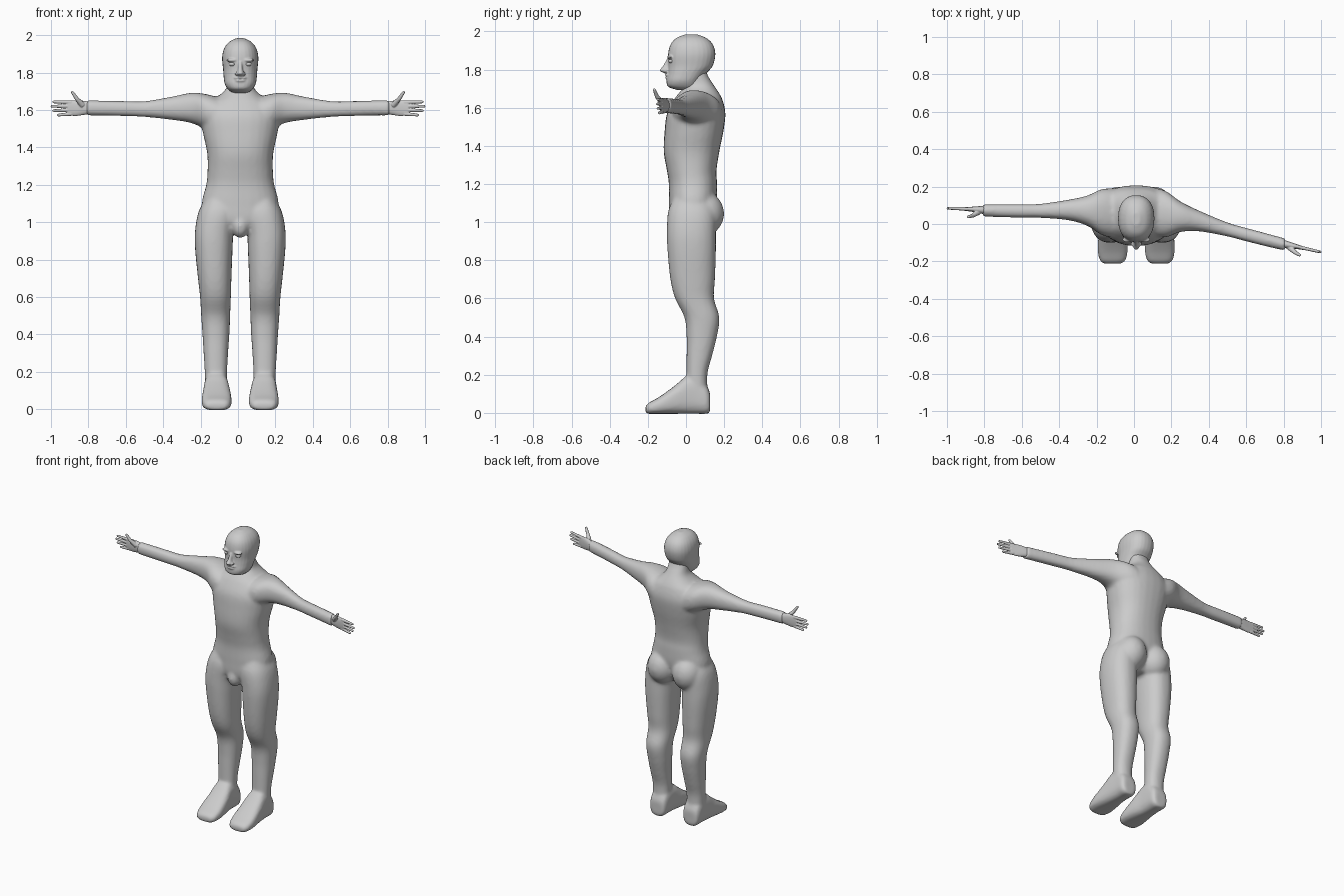
import bpy, bmesh, math
from mathutils import Vector, Matrix

if "Cube" in bpy.data.objects:
    bpy.data.objects.remove(bpy.data.objects["Cube"])

CX = 0.012  # body centre line


def spline(a, b, c, d, t):
    return 0.5 * (2*b + (c-a)*t + (2*a-5*b+4*c-d)*t*t + (3*b-a-3*c+d)*t**3)


def loft(bm, axis, rows, power=2.3, steps=5, sides=28, fix=lambda v: v):
    """Skin superellipse rings; row = position, then low/high bounds of the other two axes."""
    n, rings = len(rows), []
    samples = []
    for i in range(n - 1):
        four = [rows[max(i-1, 0)], rows[i], rows[i+1], rows[min(i+2, n-1)]]
        samples += [[spline(*c, k/steps) for c in zip(*four)] for k in range(steps)]
    samples.append(rows[-1])
    for p, u0, u1, v0, v1 in samples:
        ring = []
        for k in range(sides):
            a = 2*math.pi*k/sides
            c, s = math.cos(a), math.sin(a)
            u = (u0+u1)/2 + (u1-u0)/2*math.copysign(abs(c)**(2/power), c)
            v = (v0+v1)/2 + (v1-v0)/2*math.copysign(abs(s)**(2/power), s)
            co = [u, v]
            co.insert(axis, p)
            ring.append(bm.verts.new(fix(Vector(co))))
        rings.append(ring)
    for r, q in zip(rings, rings[1:]):
        for k in range(sides):
            j = (k+1) % sides
            bm.faces.new((r[k], r[j], q[j], q[k]))
    bm.faces.new(rings[0][::-1])
    bm.faces.new(rings[-1])


def ball(bm, pos, size):
    m = Matrix.Translation(pos) @ Matrix.Diagonal((*size, 1))
    bmesh.ops.create_uvsphere(bm, u_segments=24, v_segments=14, radius=1, matrix=m)


def rod(bm, p, q, r1, r2):
    p, q = Vector(p), Vector(q)
    d = q - p
    m = Matrix.Translation((p+q)/2) @ d.to_track_quat('Z', 'Y').to_matrix().to_4x4()
    bmesh.ops.create_cone(bm, cap_ends=True, segments=14, radius1=r1, radius2=r2,
                          depth=d.length, matrix=m)
    ball(bm, q, (r2, r2, r2))


def finish(bm, name, voxel=0, smooth=0):
    bmesh.ops.recalc_face_normals(bm, faces=bm.faces)
    for f in bm.faces:
        f.smooth = True
    me = bpy.data.meshes.new(name)
    bm.to_mesh(me)
    bm.free()
    ob = bpy.data.objects.new(name, me)
    bpy.context.collection.objects.link(ob)
    if voxel:
        rm = ob.modifiers.new("fuse", 'REMESH')
        rm.mode, rm.voxel_size, rm.use_smooth_shade = 'VOXEL', voxel, True
        sm = ob.modifiers.new("soften", 'SMOOTH')
        sm.factor, sm.iterations = 0.5, smooth
    return ob


def centred(rows):
    return [(z, CX-w, CX+w, y0, y1) for z, w, y0, y1 in rows]


def arm_pose(side):
    """Mirror the arm; the +x arm swings forward."""
    def fix(v):
        swing = -0.27*max(v.x-0.13, 0) if side > 0 else 0
        return Vector((side*v.x, v.y+swing, v.z))
    return fix


# Body: torso and neck
body = bmesh.new()
loft(body, 2, centred([
    (0.95, .12, -.04, .09), (1.00, .18, -.085, .13), (1.10, .205, -.09, .16),
    (1.20, .182, -.09, .163), (1.27, .175, -.10, .16), (1.37, .177, -.117, .175),
    (1.48, .20, -.112, .197), (1.57, .21, -.10, .207), (1.64, .17, -.065, .192),
    (1.68, .11, -.035, .172), (1.72, .073, -.005, .145), (1.78, .066, 0, .11),
    (1.84, .06, 0, .10)]))

# Legs, feet and buttocks
leg = [(.08, .07, .187, 0, .115), (.20, .07, .19, .002, .112), (.30, .065, .196, .003, .137),
       (.40, .058, .202, .003, .162), (.50, .054, .209, -.008, .175), (.60, .05, .215, -.057, .147),
       (.70, .047, .226, -.082, .152), (.85, .041, .241, -.097, .157), (.95, .035, .242, -.10, .157),
       (1.05, .01, .225, -.095, .16), (1.12, .03, .19, -.07, .13)]
foot = [(-.213, .09, .165, .005, .03), (-.20, .06, .192, -.005, .05), (-.15, .046, .206, -.005, .078),
        (-.10, .047, .205, -.005, .112), (-.05, .052, .20, -.005, .15), (0, .06, .195, -.005, .19),
        (.06, .064, .19, -.005, .19), (.11, .068, .186, -.005, .14), (.127, .085, .17, .005, .10)]
for s in (-1, 1):
    flip = lambda v, s=s: Vector((CX+s*v.x, v.y, v.z))
    loft(body, 2, leg, fix=flip)
    loft(body, 1, foot, power=2.9, fix=flip)
    ball(body, (CX+s*.095, .095, 1.045), (.10, .105, .115))
ball(body, (CX, -.045, .98), (.047, .055, .065))

# Arms
arm = [(.08, -.08, .19, 1.45, 1.66), (.17, -.06, .187, 1.495, 1.685), (.25, -.01, .152, 1.53, 1.692),
       (.35, .02, .13, 1.547, 1.672), (.50, .033, .108, 1.563, 1.647), (.60, .034, .106, 1.567, 1.648),
       (.70, .036, .106, 1.57, 1.65), (.81, .04, .106, 1.571, 1.651)]
for s in (-1, 1):
    loft(body, 0, arm, fix=arm_pose(s))
finish(body, "body", 0.011, 5)

# Hands
palm = [(.79, .05, .097, 1.58, 1.643), (.83, .058, .095, 1.573, 1.65),
        (.87, .066, .092, 1.568, 1.652), (.91, .071, .09, 1.572, 1.648)]
fingers = [(1.641, 1.643, .985), (1.62, 1.62, .995), (1.599, 1.597, .985), (1.579, 1.573, .96)]
for s, side in ((-1, "right"), (1, "left")):
    hand, fix = bmesh.new(), arm_pose(s)
    loft(hand, 0, palm, fix=fix)
    for z0, z1, tip in fingers:
        rod(hand, fix(Vector((.89, .08, z0))), fix(Vector((tip, .084, z1))), .010, .0075)
    rod(hand, fix(Vector((.83, .065, 1.625))), fix(Vector((.862, .045, 1.66))), .016, .011)
    rod(hand, fix(Vector((.862, .045, 1.66))), fix(Vector((.885, .038, 1.694))), .011, .008)
    finish(hand, side + "_hand", 0.003, 3)

# Head with nose, brows and lips
head = bmesh.new()
loft(head, 2, centred([
    (1.692, .04, -.04, .055), (1.71, .065, -.093, .07), (1.74, .083, -.102, .078),
    (1.78, .089, -.096, .107), (1.82, .092, -.093, .14), (1.88, .097, -.094, .154),
    (1.93, .086, -.082, .142), (1.965, .058, -.052, .108), (1.984, .02, -.005, .06)]))
loft(head, 2, centred([
    (1.783, .016, -.115, -.07), (1.795, .02, -.138, -.07),
    (1.82, .013, -.120, -.07), (1.86, .010, -.098, -.07)]))
for s in (-1, 1):
    ball(head, (CX+s*.043, -.083, 1.866), (.032, .016, .009))
    ball(head, (CX+s*.017, -.107, 1.793), (.012, .014, .009))
for z, w in ((1.772, .036), (1.757, .03)):
    ball(head, (CX, -.094, z), (w, .016, .007))
finish(head, "head", 0.005, 3)

# Eyes
for s, side in ((-1, "right"), (1, "left")):
    eye = bmesh.new()
    ball(eye, (CX+s*.043, -.076, 1.845), (.018, .017, .012))
    finish(eye, side + "_eye")
